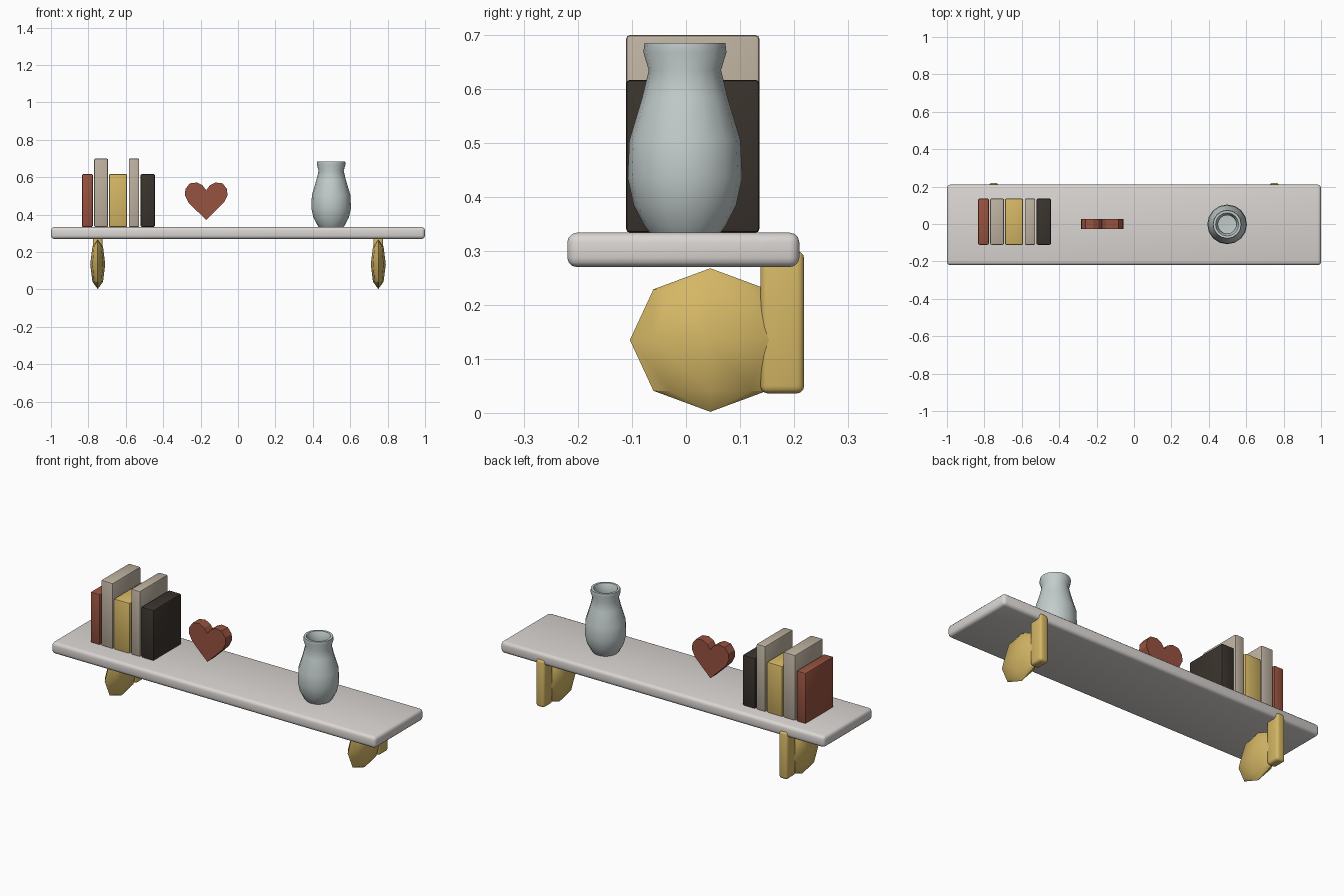
import bpy, bmesh, math
from mathutils import Matrix

if "Cube" in bpy.data.objects:
    bpy.data.objects.remove(bpy.data.objects["Cube"])

def material(name, rgb):
    m = bpy.data.materials.new(name)
    m.diffuse_color = (*rgb, 1)
    m.use_nodes = True
    m.node_tree.nodes["Principled BSDF"].inputs["Base Color"].default_value = m.diffuse_color
    return m

WHITE = material("white_paint", (0.70, 0.67, 0.65))
GOLD = material("gold", (0.66, 0.47, 0.13))
RED = material("brick_red", (0.31, 0.085, 0.05))
TAN = material("tan", (0.51, 0.44, 0.35))
DARK = material("dark_brown", (0.042, 0.033, 0.026))
GLAZE = material("pale_glaze", (0.54, 0.60, 0.60))

def finish(name, bm, mat, angle=30, bevel=0, segments=2):
    bmesh.ops.recalc_face_normals(bm, faces=bm.faces)
    mesh = bpy.data.meshes.new(name)
    bm.to_mesh(mesh)
    bm.free()
    mesh.materials.append(mat)
    ob = bpy.data.objects.new(name, mesh)
    bpy.context.collection.objects.link(ob)
    bpy.ops.object.select_all(action='DESELECT')
    ob.select_set(True)
    bpy.context.view_layer.objects.active = ob
    if bevel:
        b = ob.modifiers.new("Bevel", 'BEVEL')
        b.width, b.segments = bevel, segments
        bpy.ops.object.modifier_apply(modifier="Bevel")
    bpy.ops.object.shade_smooth_by_angle(angle=math.radians(angle))
    return ob

def box(name, x, y, z, mat, bevel, segments=2):
    bm = bmesh.new()
    spans = (x, y, z)
    centre = [(a + b) / 2 for a, b in spans]
    size = [b - a for a, b in spans]
    bmesh.ops.create_cube(bm, size=1, matrix=Matrix.LocRotScale(centre, None, size))
    return finish(name, bm, mat, 35, bevel, segments)

# Shelf board
box("shelf_board", (-1, 1), (-0.22, 0.21), (0.27, 0.334), WHITE, 0.018, 3)

# Brackets: wall plate and faceted flattened disc
for side, x in (("left", -0.75), ("right", 0.75)):
    box(side + "_wall_plate", (x - 0.026, x + 0.026), (0.138, 0.219),
        (0.036, 0.30), GOLD, 0.014, 3)
    bm = bmesh.new()
    bmesh.ops.create_uvsphere(bm, u_segments=8, v_segments=4, radius=1,
        matrix=Matrix.LocRotScale((x, 0.045, 0.135), None, (0.04, 0.149, 0.133)))
    finish(side + "_bracket_disc", bm, GOLD, 40)

# Row of books
books = [("red", -0.834, -0.776, 0.617, RED), ("tall_tan", -0.769, -0.695, 0.70, TAN),
         ("gold", -0.690, -0.593, 0.617, GOLD), ("thin_tan", -0.584, -0.528, 0.70, TAN),
         ("dark", -0.521, -0.444, 0.617, DARK)]
for name, x0, x1, top, mat in books:
    box(name + "_book", (x0, x1), (-0.111, 0.136), (0.334, top), mat, 0.007)

# Heart ornament: mirrored outline extruded in depth
half = [(0.02, 0.557), (0.05, 0.572), (0.088, 0.567), (0.111, 0.537),
        (0.114, 0.503), (0.095, 0.465), (0.05, 0.420)]
outline = ([(0, 0.53)] + half + [(0, 0.372)] + [(-x, z) for x, z in reversed(half)])
bm = bmesh.new()
face = bm.faces.new([bm.verts.new((x - 0.17, -0.028, z)) for x, z in outline])
ext = bmesh.ops.extrude_face_region(bm, geom=[face])
bmesh.ops.translate(bm, vec=(0, 0.056, 0),
    verts=[v for v in ext["geom"] if isinstance(v, bmesh.types.BMVert)])
finish("heart_ornament", bm, RED, 20)

# Hollow vase: lathed wall profile
profile = [(0, 0.334), (0.066, 0.334), (0.075, 0.346), (0.095, 0.385), (0.106, 0.435),
           (0.103, 0.505), (0.079, 0.585), (0.067, 0.635), (0.077, 0.668), (0.075, 0.685),
           (0.062, 0.685), (0.055, 0.668), (0.049, 0.635), (0.060, 0.585), (0.083, 0.505),
           (0.086, 0.435), (0.060, 0.365), (0, 0.360)]
bm = bmesh.new()
vs = [bm.verts.new((0.498 + r, -0.002, z)) for r, z in profile]
edges = [bm.edges.new(p) for p in zip(vs, vs[1:])]
bmesh.ops.spin(bm, geom=vs + edges, cent=(0.498, -0.002, 0), axis=(0, 0, 1),
               angle=math.tau, steps=16, use_duplicate=False)
bmesh.ops.remove_doubles(bm, verts=bm.verts, dist=0.0005)
finish("vase", bm, GLAZE, 40)
